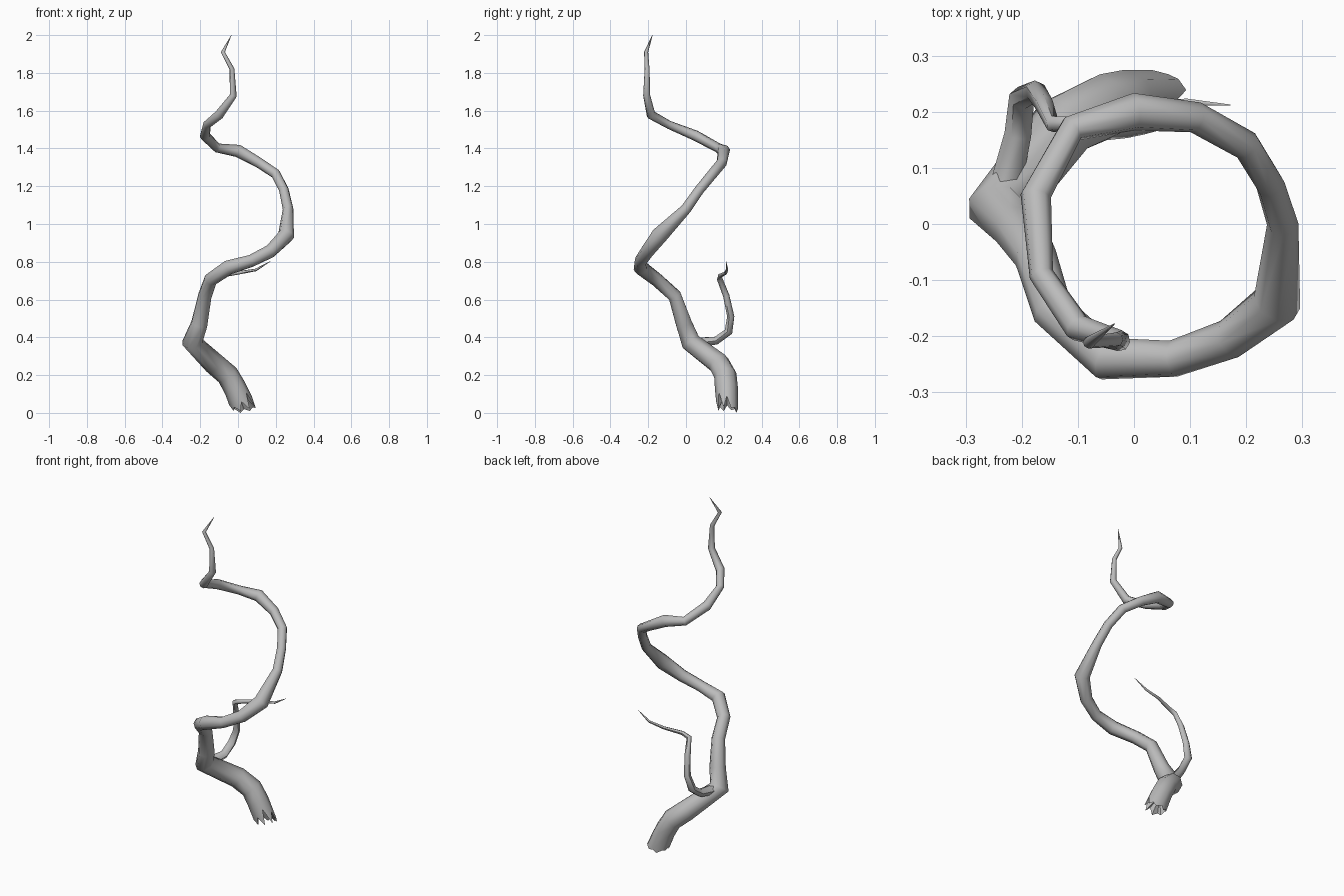
import bpy, bmesh, math
from mathutils import Vector

if "Cube" in bpy.data.objects:
    bpy.data.objects.remove(bpy.data.objects["Cube"])

grey = bpy.data.materials.new("grey_bark")
grey.use_nodes = True
grey.diffuse_color = (0.5, 0.5, 0.5, 1)
grey.node_tree.nodes["Principled BSDF"].inputs["Base Color"].default_value = grey.diffuse_color


def sweep(bm, path, sides):
    """Sweep a tapering polygon along (x, y, z, radius) points; returns the first ring."""
    pts = [Vector(p[:3]) for p in path]
    last = len(pts) - 1
    u, rings = None, []
    for i, p in enumerate(pts):
        before = (p - pts[i - 1]).normalized() if i else Vector()
        after = (pts[i + 1] - p).normalized() if i < last else Vector()
        t = (before + after).normalized()
        u = Vector((0, 1, 0)).cross(t) if u is None else u - t * u.dot(t)
        u.normalize()
        v = t.cross(u)
        ring = []
        for k in range(sides):
            a = math.tau * k / sides
            ring.append(bm.verts.new(p + path[i][3] * (u * math.cos(a) + v * math.sin(a))))
        rings.append(ring)
    for lo, hi in zip(rings, rings[1:]):
        for k in range(sides):
            n = (k + 1) % sides
            bm.faces.new((lo[k], lo[n], hi[n], hi[k]))
    bm.faces.new(rings[-1])
    return rings[0]


def splinter(bm, ring, centre, valleys, tips):
    """Flare the open ring sideways into torn teeth around a hollow."""
    def drop(co, z):
        t = (co.z - z) / co.z
        out = co - centre
        return bm.verts.new((co.x + t * (0.058 + out.x * 0.4), co.y + t * (0.006 - out.y * 0.1), z))

    n = len(ring)
    low = [drop(v.co, z) for v, z in zip(ring, valleys)]
    apex = bm.verts.new(centre + Vector((0.01, 0, -0.01)))
    for k in range(n):
        m = (k + 1) % n
        tip = drop((ring[k].co + ring[m].co) / 2, tips[k])
        bm.faces.new((ring[k], low[k], tip, low[m], ring[m]))
        bm.faces.new((low[k], apex, tip))
        bm.faces.new((tip, apex, low[m]))


def finish(bm, name):
    bmesh.ops.recalc_face_normals(bm, faces=bm.faces)
    mesh = bpy.data.meshes.new(name)
    bm.to_mesh(mesh)
    bm.free()
    mesh.materials.append(grey)
    obj = bpy.data.objects.new(name, mesh)
    bpy.context.collection.objects.link(obj)
    bpy.ops.object.select_all(action='DESELECT')
    obj.select_set(True)
    bpy.context.view_layer.objects.active = obj
    bpy.ops.object.shade_smooth_by_angle(angle=math.radians(60))


# Main stem: spirals upwards from the torn base
stem = [
    (-0.015, 0.214, 0.13, 0.061), (-0.055, 0.208, 0.20, 0.06), (-0.125, 0.175, 0.26, 0.059),
    (-0.242, 0.025, 0.375, 0.056), (-0.205, -0.01, 0.47, 0.046), (-0.175, -0.06, 0.62, 0.038),
    (-0.145, -0.155, 0.705, 0.037), (-0.05, -0.24, 0.77, 0.04), (0.07, -0.24, 0.805, 0.033),
    (0.17, -0.205, 0.855, 0.036), (0.255, -0.14, 0.94, 0.044), (0.265, 0.0, 1.08, 0.028),
    (0.243, 0.07, 1.18, 0.026), (0.2, 0.14, 1.265, 0.027), (0.11, 0.19, 1.325, 0.028),
    (0.0, 0.2, 1.387, 0.034), (-0.11, 0.17, 1.403, 0.025), (-0.175, 0.05, 1.468, 0.028),
    (-0.165, -0.09, 1.525, 0.022), (-0.1, -0.185, 1.578, 0.025), (-0.025, -0.208, 1.68, 0.019),
    (-0.032, -0.206, 1.82, 0.013), (-0.08, -0.211, 1.91, 0.011), (-0.035, -0.178, 2.0, 0.001),
]
bm = bmesh.new()
base_ring = sweep(bm, stem, 8)
splinter(bm, base_ring, Vector(stem[0][:3]),
         (0.09, 0.03, 0.02, 0.02, 0.04, 0.03, 0.06, 0.11),
         (0.025, 0.01, 0.0, 0.015, 0.01, 0.01, 0.02, 0.03))
finish(bm, "main_stem")

# Side shoot: leaves the first bend and curls up behind the stem
shoot = [
    (-0.235, 0.04, 0.37, 0.03), (-0.207, 0.16, 0.383, 0.024), (-0.2, 0.225, 0.43, 0.023),
    (-0.175, 0.237, 0.51, 0.019), (-0.16, 0.213, 0.62, 0.017), (-0.145, 0.178, 0.71, 0.015),
    (-0.1, 0.18, 0.726, 0.012), (0.0, 0.21, 0.741, 0.009), (0.095, 0.217, 0.757, 0.007),
    (0.172, 0.212, 0.803, 0.001),
]
bm = bmesh.new()
sweep(bm, shoot, 6)
finish(bm, "side_shoot")
